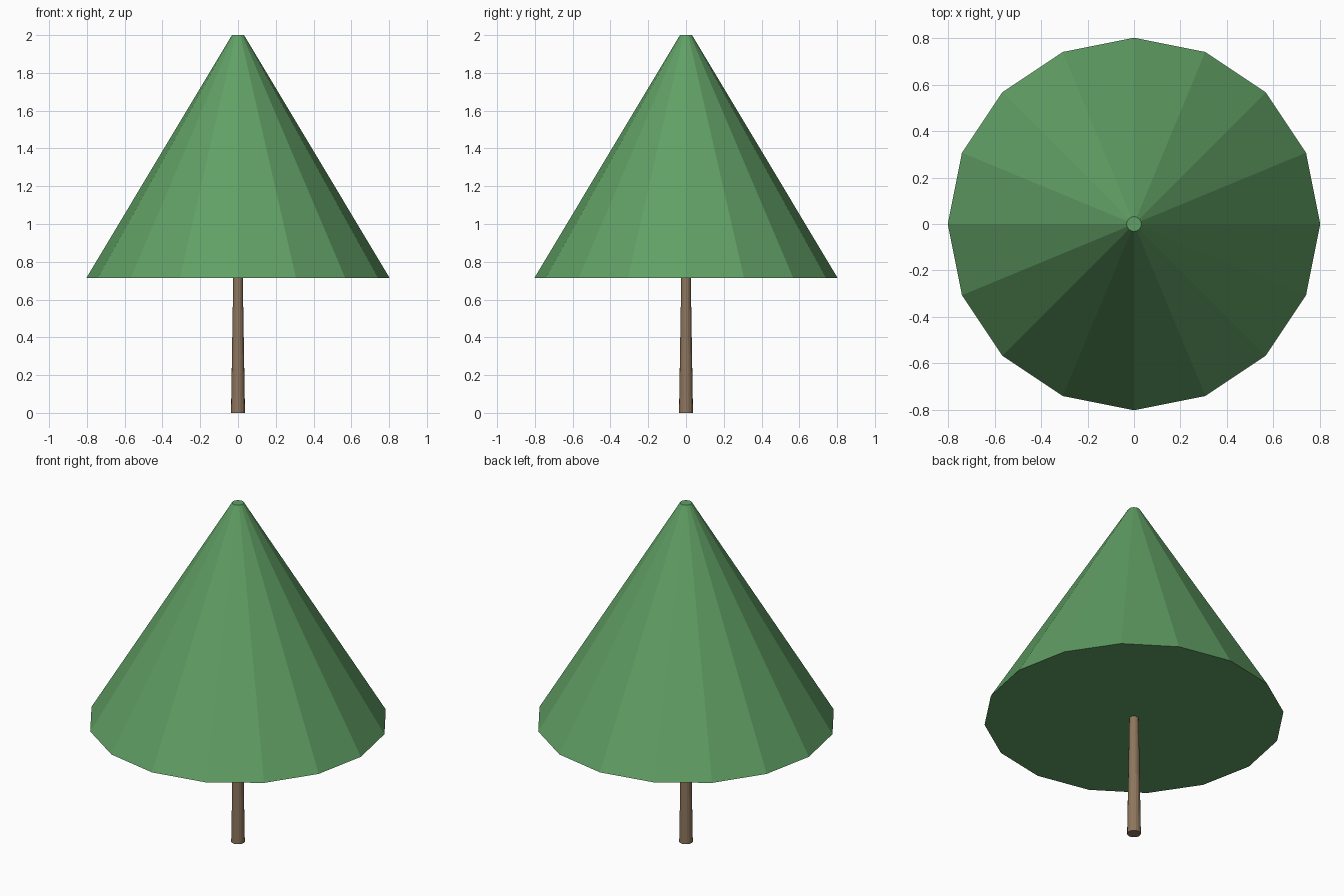
import bpy

cube = bpy.data.objects.get("Cube")
if cube:
    bpy.data.objects.remove(cube, do_unlink=True)


def make_material(name, rgb):
    mat = bpy.data.materials.new(name)
    mat.use_nodes = True
    colour = (*rgb, 1.0)
    mat.diffuse_color = colour
    for node in mat.node_tree.nodes:
        if node.type == "BSDF_PRINCIPLED":
            node.inputs["Base Color"].default_value = colour
    return mat


def tapered_part(name, bottom, top, r_bottom, r_top, mat):
    """Flat-shaded sixteen-sided frustum standing between two heights."""
    bpy.ops.mesh.primitive_cone_add(
        vertices=16, radius1=r_bottom, radius2=r_top, depth=top - bottom,
        location=(0, 0, (bottom + top) / 2))
    part = bpy.context.object
    part.name = name
    part.data.materials.append(mat)
    return part


bark = make_material("bark brown", (0.27, 0.18, 0.11))
needles = make_material("foliage green", (0.12, 0.35, 0.13))

# Slim trunk, tapering up to just inside the foliage
tapered_part("trunk", 0.0, 0.73, 0.037, 0.025, bark)

# Wide cone of foliage with a small blunt tip
tapered_part("foliage", 0.714, 2.0, 0.803, 0.032, needles)
